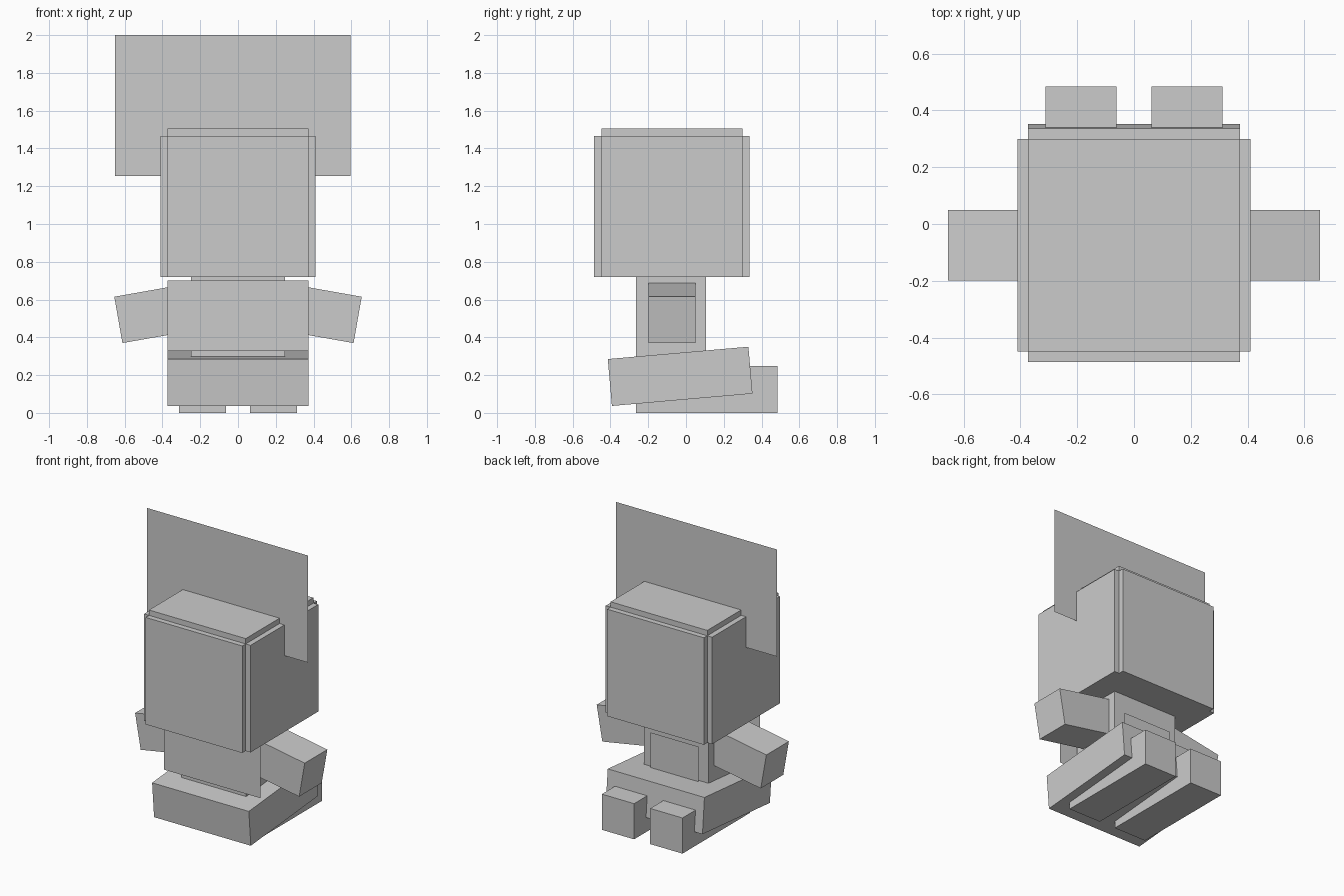
import bpy
from math import radians
from mathutils import Matrix, Vector

if "Cube" in bpy.data.objects:
    bpy.data.objects.remove(bpy.data.objects["Cube"])

U = 0.1245  # block unit


def box(name, center, size, rot=(0, 0, 0)):
    bpy.ops.mesh.primitive_cube_add(size=1, location=center,
                                    rotation=[radians(a) for a in rot])
    ob = bpy.context.object
    ob.name = name
    ob.scale = size
    return ob


def span(name, lo, hi):
    lo, hi = Vector(lo), Vector(hi)
    return box(name, (lo + hi) / 2, hi - lo)


def sheet(name, x0, x1, y, z0, z1):
    # zero-thickness upright panel facing the front
    me = bpy.data.meshes.new(name)
    me.from_pydata([(x0, y, z0), (x1, y, z0), (x1, y, z1), (x0, y, z1)], [], [(0, 1, 2, 3)])
    ob = bpy.data.objects.new(name, me)
    bpy.context.collection.objects.link(ob)
    return ob


# head core with raised plates on the top and four sides
H, T = 3 * U, 0.3 * U
Z0, Z1 = 0.72, 0.72 + 6 * U
YC = -0.075
span("head", (-H, YC - H, Z0), (H, YC + H, Z1))
span("head_top_plate", (-H, YC - H, Z1), (H, YC + H, Z1 + T))
for s, side in ((-1, "left"), (1, "right")):
    box(f"head_{side}_plate", (s * (H + T / 2), YC, (Z0 + Z1) / 2), (T, 2 * H, 2 * H))
for s, side in ((-1, "front"), (1, "back")):
    box(f"head_{side}_plate", (0, YC + s * (H + T / 2), (Z0 + Z1) / 2), (2 * H, T, 2 * H))

# tall flat crest through the head
sheet("crest_panel", -0.65, 0.595, YC, 1.253, 2.0)

# torso with flat chest and back panels
span("torso", (-2 * U, -0.265, 0.72 - 4 * U), (2 * U, 0.107, 0.72))
sheet("chest_panel", -H, H, -0.285, 0.328, 0.70)
sheet("back_panel", -1.5 * U, 1.5 * U, 0.127, 0.328, 0.577)

# tilted skirt block
box("skirt", (0, -0.031, 0.1935), (6 * U, 6 * U, 2 * U), (5, 0, 0))

# arms and feet, mirrored
L = 4 * U
for s, side in ((-1, "left"), (1, "right")):
    tilt = Matrix.Rotation(radians(10), 3, 'Y')
    c = Vector((0.655, 0, 0.615)) + tilt @ Vector((-L / 2, 0, -U))
    box(f"{side}_arm", (s * c.x, YC, c.z), (L, 2 * U, 2 * U), (0, s * 10, 0))
    box(f"{side}_foot", (s * 1.5 * U, 0.11, U), (2 * U, 6 * U, 2 * U))
